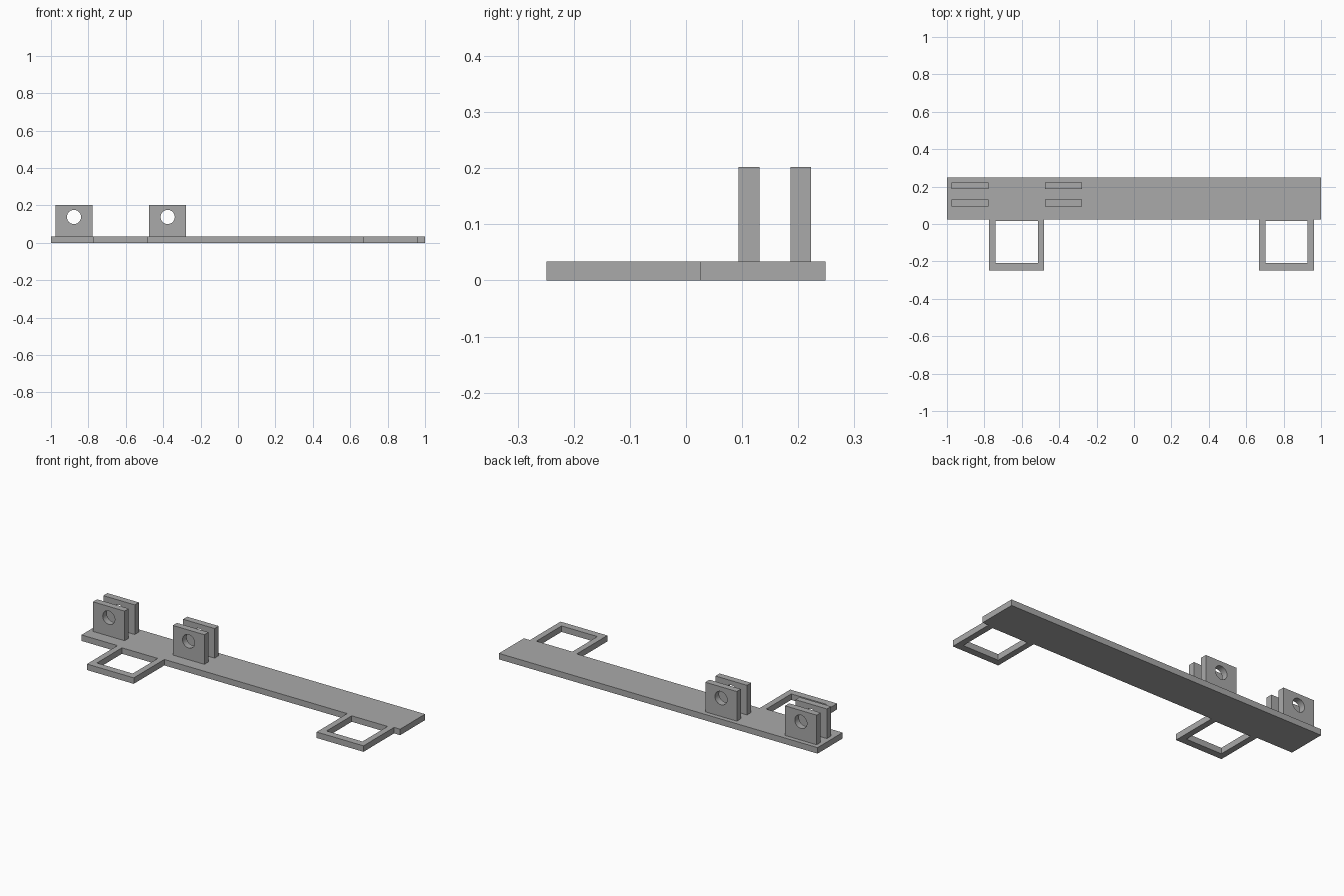
import bpy
import bmesh
import math
from mathutils import Matrix, Vector

cube = bpy.data.objects.get("Cube")
if cube:
    bpy.data.objects.remove(cube, do_unlink=True)

grey = bpy.data.materials.new("plain_grey")
grey.use_nodes = True
grey.diffuse_color = (0.4, 0.4, 0.4, 1)
grey.node_tree.nodes["Principled BSDF"].inputs["Base Color"].default_value = (0.4, 0.4, 0.4, 1)


def rectangle(x0, x1, y0, y1):
    return [(x0, y0), (x1, y0), (x1, y1), (x0, y1)]


def circle(cx, cy, radius, sides=32):
    angles = [2 * math.pi * i / sides for i in range(sides)]
    return [(cx + radius * math.cos(a), cy + radius * math.sin(a)) for a in angles]


def slab(name, loops, depth, matrix=Matrix()):
    """Extrude an outline, with optional hole loops, upwards by depth."""
    bm = bmesh.new()
    edges = []
    for loop in loops:
        verts = [bm.verts.new((x, y, 0)) for x, y in loop]
        edges += [bm.edges.new((v, verts[i - 1])) for i, v in enumerate(verts)]
    bmesh.ops.triangle_fill(bm, edges=edges, use_beauty=True)
    result = bmesh.ops.extrude_face_region(bm, geom=bm.faces[:], use_keep_orig=True)
    top = [v for v in result["geom"] if isinstance(v, bmesh.types.BMVert)]
    bmesh.ops.translate(bm, verts=top, vec=Vector((0, 0, depth)))
    bmesh.ops.dissolve_limit(bm, angle_limit=0.01, verts=bm.verts[:], edges=bm.edges[:])
    bmesh.ops.recalc_face_normals(bm, faces=bm.faces[:])
    bm.transform(matrix)
    mesh = bpy.data.meshes.new(name)
    bm.to_mesh(mesh)
    bm.free()
    mesh.materials.append(grey)
    obj = bpy.data.objects.new(name, mesh)
    bpy.context.collection.objects.link(obj)
    return obj


THICK = 0.034
FRONT_EDGE, BACK_EDGE = 0.025, 0.249

# Long base bar
slab("base_bar", [rectangle(-1, 1, FRONT_EDGE, BACK_EDGE)], THICK)

# Square open frames along the front edge
for side, cx in (("right", -0.627), ("left", 0.815)):
    outer = rectangle(cx - 0.147, cx + 0.147, -0.249, FRONT_EDGE)
    opening = rectangle(cx - 0.1125, cx + 0.1125, -0.209, 0.016)
    slab(f"{side}_frame", [outer, opening], THICK)

# Two pairs of upright lugs with pin holes
upright = Matrix.Rotation(math.pi / 2, 4, "X")
for pair, cx in (("outer", -0.877), ("inner", -0.376)):
    for row, back_y in (("front", 0.131), ("back", 0.223)):
        profile = rectangle(cx - 0.099, cx + 0.099, THICK, 0.202)
        pin_hole = circle(cx, 0.138, 0.038)
        place = Matrix.Translation((0, back_y, 0)) @ upright
        lug = slab(f"{pair}_{row}_lug", [profile, pin_hole], 0.037, place)
        bpy.ops.object.select_all(action="DESELECT")
        lug.select_set(True)
        bpy.context.view_layer.objects.active = lug
        bpy.ops.object.shade_smooth_by_angle(angle=math.radians(30))
